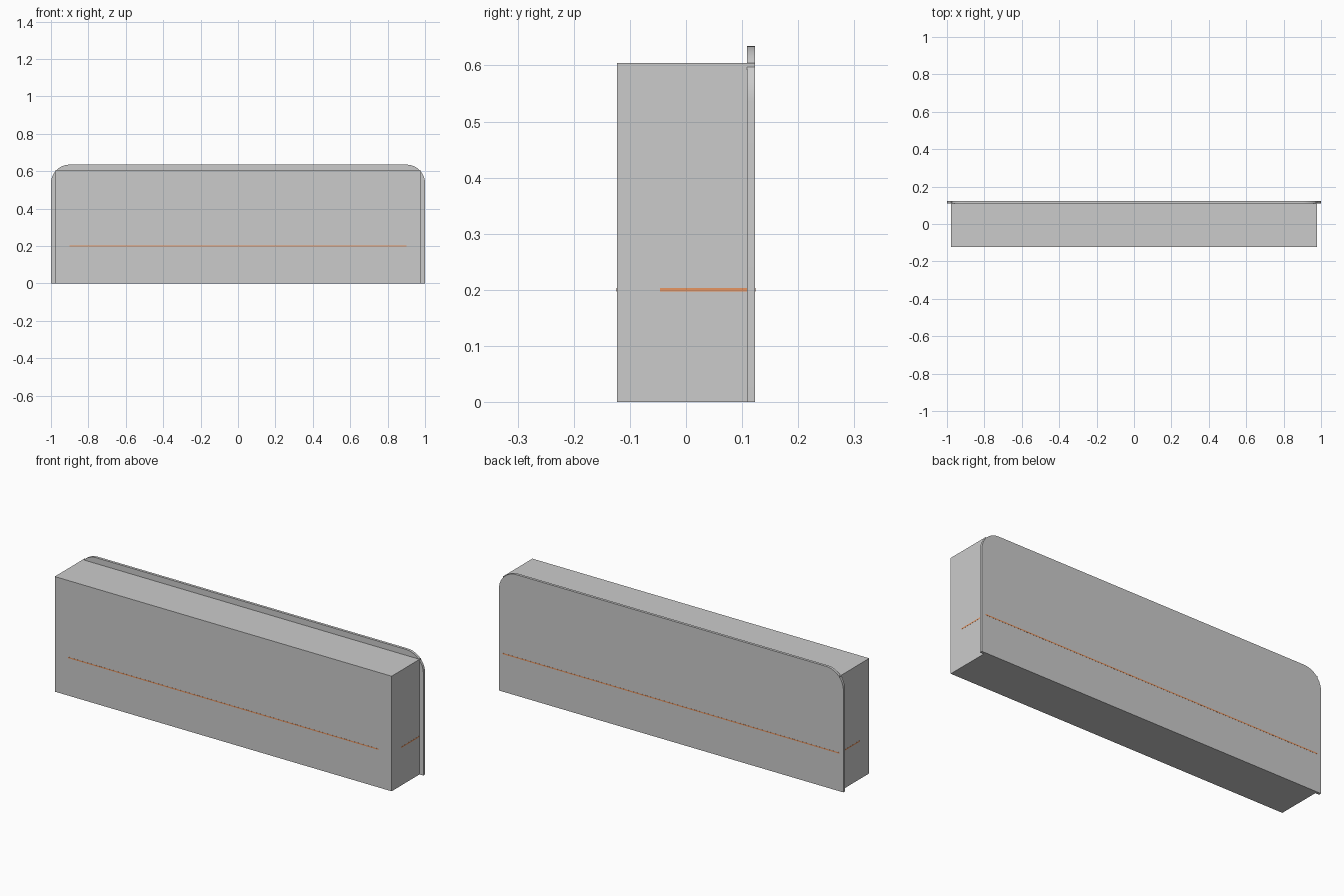
import bpy, bmesh
from math import sin, cos, pi

if "Cube" in bpy.data.objects:
    bpy.data.objects.remove(bpy.data.objects["Cube"])


def arc(cx, cy, r, a0, a1, n=10):
    return [(cx + r * cos(a0 + (a1 - a0) * i / n),
             cy + r * sin(a0 + (a1 - a0) * i / n)) for i in range(n + 1)]


def extrude_outline(name, points, to_3d, vector, color=None):
    """Fill a 2D outline, placed by to_3d, and extrude it along vector."""
    bm = bmesh.new()
    face = bm.faces.new([bm.verts.new(to_3d(*p)) for p in points])
    out = bmesh.ops.extrude_face_region(bm, geom=[face])
    moved = [v for v in out["geom"] if isinstance(v, bmesh.types.BMVert)]
    bmesh.ops.translate(bm, verts=moved, vec=vector)
    bmesh.ops.recalc_face_normals(bm, faces=bm.faces)
    mesh = bpy.data.meshes.new(name)
    bm.to_mesh(mesh)
    bm.free()
    obj = bpy.data.objects.new(name, mesh)
    bpy.context.collection.objects.link(obj)
    if color:
        mat = bpy.data.materials.new(name + "_color")
        mat.diffuse_color = color
        mat.use_nodes = True
        mat.node_tree.nodes["Principled BSDF"].inputs["Base Color"].default_value = mat.diffuse_color
        mesh.materials.append(mat)
    bpy.ops.object.select_all(action='DESELECT')
    obj.select_set(True)
    bpy.context.view_layer.objects.active = obj
    bpy.ops.object.shade_smooth_by_angle()
    return obj


W, D, H = 0.978, 0.123, 0.604      # body half width, half depth, height

# Main box
extrude_outline("body", [(-W, -D), (W, -D), (W, D), (-W, D)],
                lambda x, y: (x, y, 0), (0, 0, H))

# Back panel with rounded upper corners
R, TOP = 0.10, 0.635
panel = ([(-1, 0), (1, 0)] + arc(1 - R, TOP - R, R, 0, pi / 2)
         + arc(-1 + R, TOP - R, R, pi / 2, pi))
extrude_outline("back_panel", panel, lambda x, z: (x, 0.109, z), (0, 0.014, 0))

# Thin orange inlay, its front corners rounded inside the body
E, C = 0.0006, 0.085
w, d = W + E, D + E
inlay = ([(w, d), (-w, d)] + arc(-w + C, -d + C, C, pi, 1.5 * pi)
         + arc(w - C, -d + C, C, 1.5 * pi, 2 * pi))
extrude_outline("inlay_strip", inlay, lambda x, y: (x, y, 0.197),
                (0, 0, 0.006), (0.8, 0.3, 0.12, 1))
